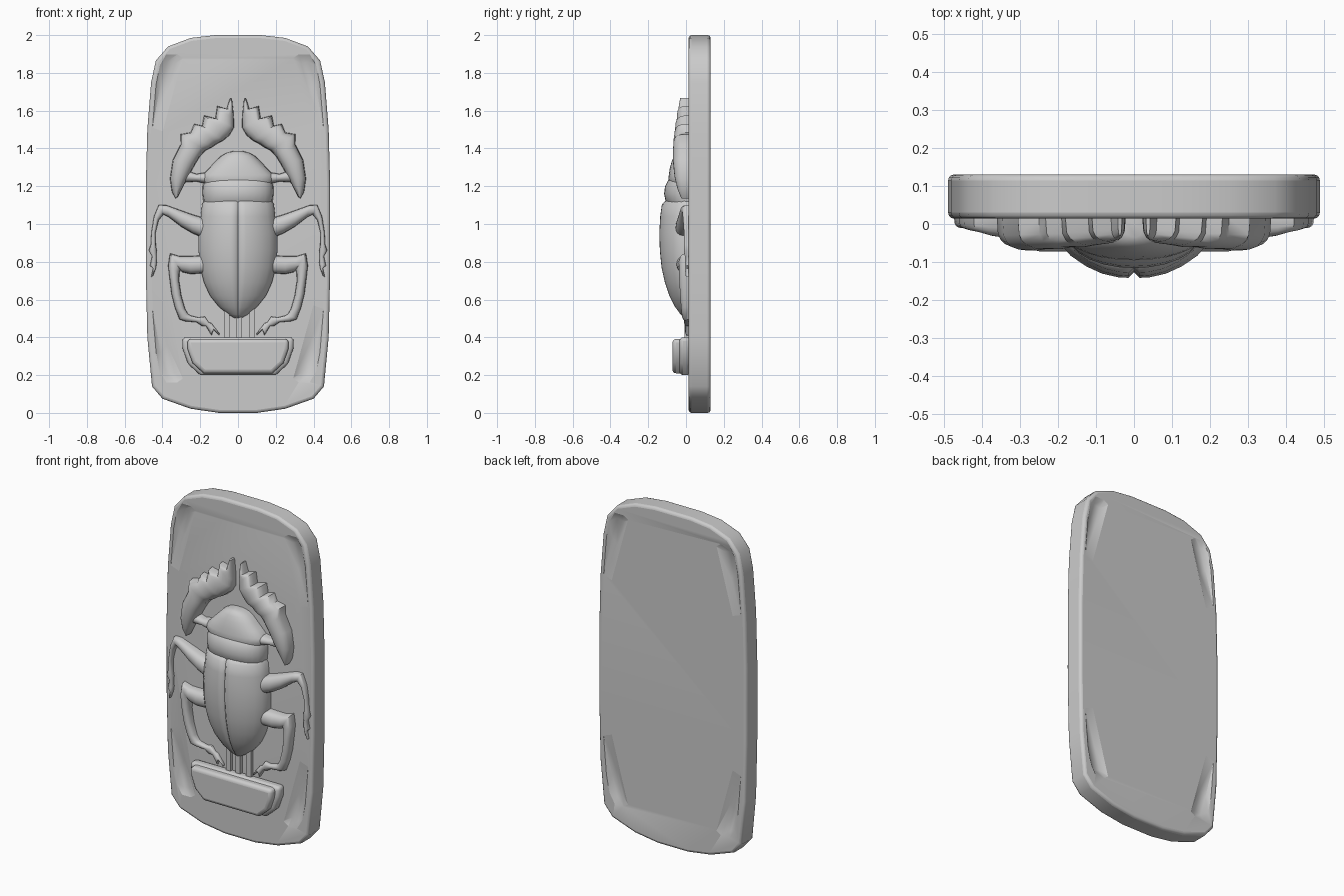
import bpy, bmesh, math

FRONT, BACK = 0.014, 0.13   # plate faces


def finish(name, bm, angle=40, mirror=False):
    bmesh.ops.recalc_face_normals(bm, faces=bm.faces[:])
    me = bpy.data.meshes.new(name)
    bm.to_mesh(me)
    bm.free()
    ob = bpy.data.objects.new(name, me)
    bpy.context.collection.objects.link(ob)
    bpy.ops.object.select_all(action='DESELECT')
    ob.select_set(True)
    bpy.context.view_layer.objects.active = ob
    bpy.ops.object.shade_smooth_by_angle(angle=math.radians(angle))
    if mirror:
        ob.modifiers.new("mirror", 'MIRROR')
    return ob


def prism(bm, outline, y0, y1):
    a = [bm.verts.new((x, y0, z)) for x, z in outline]
    b = [bm.verts.new((x, y1, z)) for x, z in outline]
    n = len(a)
    bm.faces.new(a)
    bm.faces.new(b[::-1])
    for i in range(n):
        bm.faces.new((a[i], a[(i + 1) % n], b[(i + 1) % n], b[i]))


def both(half):
    return half + [(-x, z) for x, z in reversed(half)]


def arch(power, n=10):
    return [(0.5 - 0.5 * math.cos(math.pi * i / n), max(0.0, math.sin(math.pi * i / n)) ** power)
            for i in range(n + 1)]


def loft(name, stations, prof, mirror=True, angle=50):
    """Relief strip: each station is edge A (x, z), edge B (x, z), height."""
    bm = bmesh.new()
    rings = []
    for ax, az, bx, bz, h in stations:
        ring = [bm.verts.new((ax, FRONT + 0.02, az))]
        for u, v in prof:
            ring.append(bm.verts.new((ax + (bx - ax) * u, FRONT - h * v, az + (bz - az) * u)))
        ring.append(bm.verts.new((bx, FRONT + 0.02, bz)))
        rings.append(ring)
    n = len(rings[0])
    for r, s in zip(rings, rings[1:]):
        for i in range(n):
            j = (i + 1) % n
            bm.faces.new((r[i], r[j], s[j], s[i]))
    bm.faces.new(rings[0])
    bm.faces.new(rings[-1])
    return finish(name, bm, angle, mirror)


# Plate with rounded outline
half = [(0.12, 2.0), (0.25, 1.985), (0.37, 1.94), (0.435, 1.865), (0.46, 1.75), (0.48, 1.5),
        (0.488, 1.2), (0.488, 0.75), (0.48, 0.4), (0.455, 0.14), (0.40, 0.075), (0.25, 0.022), (0.1, 0.0)]
bm = bmesh.new()
prism(bm, both(half), FRONT, BACK)
plate = finish("plate", bm, 35)
bev = plate.modifiers.new("edge", 'BEVEL')
bev.width, bev.segments, bev.limit_method = 0.016, 3, 'ANGLE'
bev.angle_limit = math.radians(60)

# Shallow corner dents on both faces
bm = bmesh.new()
rim = [(0.29, 1.88), (0.32, 1.90), (0.38, 1.90), (0.415, 1.84), (0.435, 1.74), (0.455, 1.5), (0.40, 1.48)]
deep = [(0.335, 1.85), (0.375, 1.86), (0.41, 1.74), (0.375, 1.70)]
for sx in (1, -1):
    for flip in (False, True):
        for face, d in ((FRONT, 1), (BACK, -1)):
            pts = [(p, face - 0.001 * d) for p in rim] + [(p, face - 0.02 * d) for p in rim]
            pts += [(p, face + 0.02 * d) for p in deep]
            vs = [bm.verts.new((sx * x, y, 2.06 - z if flip else z)) for (x, z), y in pts]
            res = bmesh.ops.convex_hull(bm, input=vs)
            junk = [g for g in res["geom_interior"] if isinstance(g, bmesh.types.BMVert)]
            if junk:
                bmesh.ops.delete(bm, geom=junk, context='VERTS')
cutter = finish("dent_cutter", bm)
cutter.hide_render = True
cut = plate.modifiers.new("dents", 'BOOLEAN')
cut.operation, cut.object, cut.solver = 'DIFFERENCE', cutter, 'EXACT'
bpy.context.view_layer.objects.active = plate
for m in [m.name for m in plate.modifiers if m.type in {'BEVEL', 'BOOLEAN'}]:
    bpy.ops.object.modifier_apply(modifier=m)
bpy.data.objects.remove(cutter)
plate.select_set(True)
bpy.ops.object.shade_smooth_by_angle(angle=math.radians(35))

# Wing cases, two halves meeting in a centre groove
wing = [(0, 0.9), (0.07, 0.99), (0.2, 0.98), (0.4, 0.92), (0.6, 0.8), (0.8, 0.62), (0.93, 0.42), (1, 0.2)]
rows = [(1.13, 0.175, 0.115), (1.105, 0.19, 0.143), (1.04, 0.197, 0.152), (0.95, 0.208, 0.157),
        (0.86, 0.209, 0.154), (0.77, 0.2, 0.145), (0.69, 0.18, 0.127), (0.62, 0.148, 0.103),
        (0.56, 0.1, 0.072), (0.52, 0.05, 0.042), (0.503, 0.02, 0.022)]
loft("wing_case", [(0, z, w, z, h) for z, w, h in rows], wing)

# Thorax and head
rows = [(1.09, 0.175, 0.10), (1.12, 0.183, 0.122), (1.16, 0.188, 0.13), (1.2, 0.187, 0.125),
        (1.23, 0.18, 0.11), (1.25, 0.17, 0.09)]
loft("thorax", [(-w, z, w, z, h) for z, w, h in rows], arch(0.8, 14), False)
rows = [(1.2, 0.17, 0.10), (1.235, 0.195, 0.108), (1.26, 0.19, 0.105), (1.295, 0.155, 0.1),
        (1.33, 0.12, 0.09), (1.36, 0.09, 0.078), (1.377, 0.06, 0.066), (1.386, 0.025, 0.05)]
loft("head", [(-w, z, w, z, h) for z, w, h in rows], arch(0.7, 14), False)

# Toothed front claws and the joints holding them
loft("front_claw", [
    (.042, 1.668, .032, 1.665, .045), (.06, 1.61, .025, 1.60, .055), (.11, 1.625, .022, 1.55, .06),
    (.12, 1.56, .022, 1.51, .065), (.18, 1.575, .045, 1.47, .07), (.19, 1.52, .08, 1.44, .075),
    (.232, 1.53, .11, 1.425, .075), (.25, 1.485, .14, 1.405, .08), (.305, 1.475, .17, 1.39, .08),
    (.305, 1.42, .20, 1.36, .083), (.345, 1.34, .225, 1.32, .083), (.36, 1.24, .255, 1.265, .075),
    (.35, 1.17, .285, 1.21, .06), (.33, 1.135, .32, 1.14, .04)], arch(0.55))
loft("claw_joint", [(.16, 1.275, .16, 1.21, .06), (.22, 1.265, .22, 1.225, .05),
                    (.29, 1.29, .29, 1.22, .05)], arch(0.6))

# Middle legs with spiny feet
loft("middle_leg", [
    (.17, 1.03, .18, .925, .07), (.24, 1.05, .24, .95, .065), (.31, 1.075, .30, .985, .055),
    (.38, 1.1, .365, 1.035, .045), (.42, 1.1, .395, 1.05, .035), (.445, 1.04, .42, 1.02, .03),
    (.458, .96, .437, .95, .025), (.462, .89, .435, .885, .025), (.472, .86, .43, .86, .025),
    (.455, .83, .432, .83, .02), (.466, .78, .43, .795, .02), (.45, .765, .435, .765, .02),
    (.46, .72, .45, .725, .015)], arch(0.6))

# Hind legs with spiny feet
loft("hind_leg", [
    (.17, .835, .17, .74, .065), (.25, .83, .25, .735, .06), (.31, .83, .295, .745, .055),
    (.36, .845, .305, .755, .05), (.37, .78, .31, .74, .05), (.362, .71, .312, .70, .05),
    (.352, .63, .30, .62, .045), (.335, .56, .28, .55, .04), (.31, .495, .265, .525, .035),
    (.28, .485, .25, .515, .03), (.22, .48, .21, .505, .025), (.19, .46, .175, .51, .025),
    (.17, .46, .155, .48, .02), (.14, .41, .14, .475, .02), (.13, .44, .125, .455, .02),
    (.10, .41, .098, .42, .015)], arch(0.6))

# Thin rods behind the body
bm = bmesh.new()
for x in (-0.075, -0.01, 0.06):
    prism(bm, [(x, 0.38), (x + 0.03, 0.38), (x + 0.03, 0.6), (x, 0.6)], -0.008, FRONT + 0.01)
finish("rods", bm, 30)

# Base block: stepped, tapering downwards
for name, s, y in (("block_base", 1.0, -0.035), ("block_face", 0.91, -0.072)):
    pts = [(0.295, 0.4), (0.293, 0.34), (0.265, 0.26), (0.2, 0.2)]
    bm = bmesh.new()
    prism(bm, both([(x * s, 0.305 + (z - 0.305) * s) for x, z in pts]), y, FRONT + 0.01)
    ob = finish(name, bm, 35)
    b = ob.modifiers.new("edge", 'BEVEL')
    b.width, b.segments, b.limit_method = 0.02, 3, 'ANGLE'
    b.angle_limit = math.radians(60)
